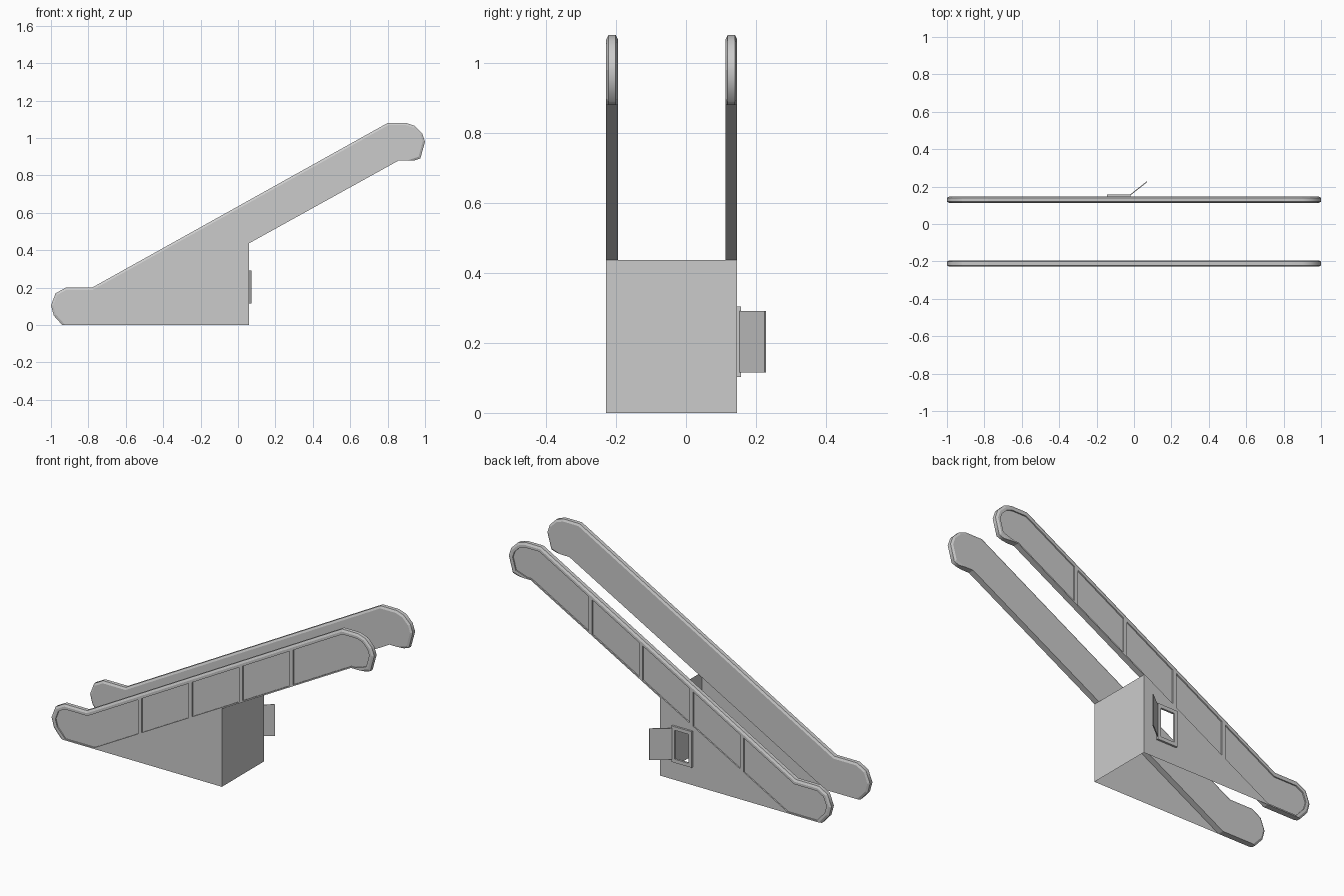
import bpy, bmesh
from mathutils import Vector

if "Cube" in bpy.data.objects:
    bpy.data.objects.remove(bpy.data.objects["Cube"])

grey = bpy.data.materials.new("plain grey")
grey.use_nodes = True
grey.diffuse_color = (0.6, 0.6, 0.6, 1)
grey.node_tree.nodes["Principled BSDF"].inputs["Base Color"].default_value = (0.6, 0.6, 0.6, 1)

FRONT_Y, BACK_Y = -0.228, 0.146
THICK = 0.033
END_X = 0.06

# Side outline as (x, z), clockwise from the foot; the last three edges are the underside
OUTLINE = [(-0.94, 0), (-0.985, 0.05), (-1, 0.105), (-0.975, 0.17), (-0.92, 0.2),
           (-0.78, 0.2), (0.8, 1.08), (0.9, 1.08), (0.945, 1.065), (0.985, 1.025),
           (1, 0.98), (0.975, 0.89), (0.945, 0.88), (0.86, 0.88), (-0.73, 0)]
LOWER = 3


def under(x):
    """Height of the sloping underside."""
    return (x + 0.73) * 0.88 / 1.59


def finish(bm, name):
    bmesh.ops.recalc_face_normals(bm, faces=bm.faces)
    mesh = bpy.data.meshes.new(name)
    bm.to_mesh(mesh)
    bm.free()
    mesh.materials.append(grey)
    obj = bpy.data.objects.new(name, mesh)
    bpy.context.collection.objects.link(obj)
    return obj


def inset(upper, lower):
    """Mitred inset of the outline with separate distances for upper and lower edges."""
    pts = [Vector(p) for p in OUTLINE]
    n = len(pts)
    result = []
    for i, p in enumerate(pts):
        lines = []
        for j in (i - 1, i):
            a, b = pts[j % n], pts[(j + 1) % n]
            d = (b - a).normalized()
            normal = Vector((d.y, -d.x))
            dist = lower if j % n >= n - LOWER else upper
            lines.append((normal, normal.dot(p) + dist))
        (n1, c1), (n2, c2) = lines
        det = n1.x * n2.y - n1.y * n2.x
        result.append(((c1 * n2.y - c2 * n1.y) / det, (n1.x * c2 - n2.x * c1) / det))
    return result


def prism(name, profile, y0, y1):
    """Extrude an (x, z) profile between two depths."""
    bm = bmesh.new()
    a = [bm.verts.new((x, y0, z)) for x, z in profile]
    b = [bm.verts.new((x, y1, z)) for x, z in profile]
    bm.faces.new(a)
    bm.faces.new(b)
    for i in range(len(a)):
        j = (i + 1) % len(a)
        bm.faces.new((a[i], a[j], b[j], b[i]))
    return finish(bm, name)


def sheet(name, polygons):
    """Thin shell from flat polygons."""
    bm = bmesh.new()
    for poly in polygons:
        bm.faces.new([bm.verts.new(p) for p in poly])
    bmesh.ops.remove_doubles(bm, verts=bm.verts, dist=0.0001)
    return finish(bm, name)


def balustrade(name, y_out, inward):
    """Chamfered side panel with a shallow recess on its outer face."""
    rings = [(inset(0.012, 0), THICK), (OUTLINE, THICK - 0.006), (OUTLINE, 0.006),
             (inset(0.012, 0), 0), (inset(0.026, 0.007), 0), (inset(0.026, 0.007), 0.007)]
    bm = bmesh.new()
    loops = [[bm.verts.new((x, y_out + inward * d, z)) for x, z in pts] for pts, d in rings]
    for k in range(len(loops) - 1):
        a, b = loops[k], loops[k + 1]
        for i in range(len(a)):
            j = (i + 1) % len(a)
            face = bm.faces.new((a[i], a[j], b[j], b[i]))
            # Only the rounded ends of the handrail are smooth
            face.smooth = k == 1 and (a[i].co - a[j].co).length < 0.11
    bm.faces.new(loops[0])
    bm.faces.new(loops[-1])
    finish(bm, name)
    # Upright dividers across the recess
    top = lambda x: 0.2 + (x + 0.78) * 0.88 / 1.58 - 0.029
    for n in range(4):
        x0 = -0.46 + n * 0.313
        x1 = x0 + 0.022
        profile = [(x0, under(x0) + 0.007), (x1, under(x1) + 0.007), (x1, top(x1)), (x0, top(x0))]
        prism(f"{name}_divider_{n + 1}", profile, y_out, y_out + inward * 0.008)


balustrade("front_balustrade", FRONT_Y, 1)
balustrade("back_balustrade", BACK_Y, -1)

# Base walls, open above and below
sheet("front_base_wall", [[(-0.73, FRONT_Y, 0), (END_X, FRONT_Y, 0), (END_X, FRONT_Y, under(END_X))]])
sheet("end_wall", [[(END_X, FRONT_Y, 0), (END_X, BACK_Y, 0),
                    (END_X, BACK_Y, under(END_X)), (END_X, FRONT_Y, under(END_X))]])

# Back wall with a hatch opening
HX0, HX1, HZ0, HZ1 = -0.125, -0.04, 0.122, 0.284
back = [[(-0.73, 0), (HX0, 0), (HX0, under(HX0))],
        [(HX0, 0), (HX1, 0), (HX1, HZ0), (HX0, HZ0)],
        [(HX0, HZ1), (HX1, HZ1), (HX1, under(HX1)), (HX0, under(HX0))],
        [(HX1, 0), (END_X, 0), (END_X, under(END_X)), (HX1, under(HX1))]]
sheet("back_base_wall", [[(x, BACK_Y, z) for x, z in poly] for poly in back])

# Hatch frame
M = 0.02
for side, x0, x1, z0, z1 in (("left", HX1, HX1 + M, HZ0 - M, HZ1 + M),
                             ("right", HX0 - M, HX0, HZ0 - M, HZ1 + M),
                             ("top", HX0, HX1, HZ1, HZ1 + M),
                             ("bottom", HX0, HX1, HZ0 - M, HZ0)):
    prism(f"hatch_frame_{side}", [(x0, z0), (x1, z0), (x1, z1), (x0, z1)], BACK_Y, BACK_Y + 0.011)

# Open hatch door
hinge, tip = Vector((-0.022, BACK_Y + 0.011, 0.115)), Vector((0.068, 0.228, 0.115))
along = tip - hinge
across = Vector((along.y, -along.x, 0)).normalized() * 0.005
bm = bmesh.new()
base = bm.faces.new([bm.verts.new(p) for p in (hinge, tip, tip + across, hinge + across)])
grown = bmesh.ops.extrude_face_region(bm, geom=[base], use_keep_orig=True)["geom"]
bmesh.ops.translate(bm, verts=[v for v in grown if isinstance(v, bmesh.types.BMVert)], vec=(0, 0, 0.176))
finish(bm, "hatch_door")
